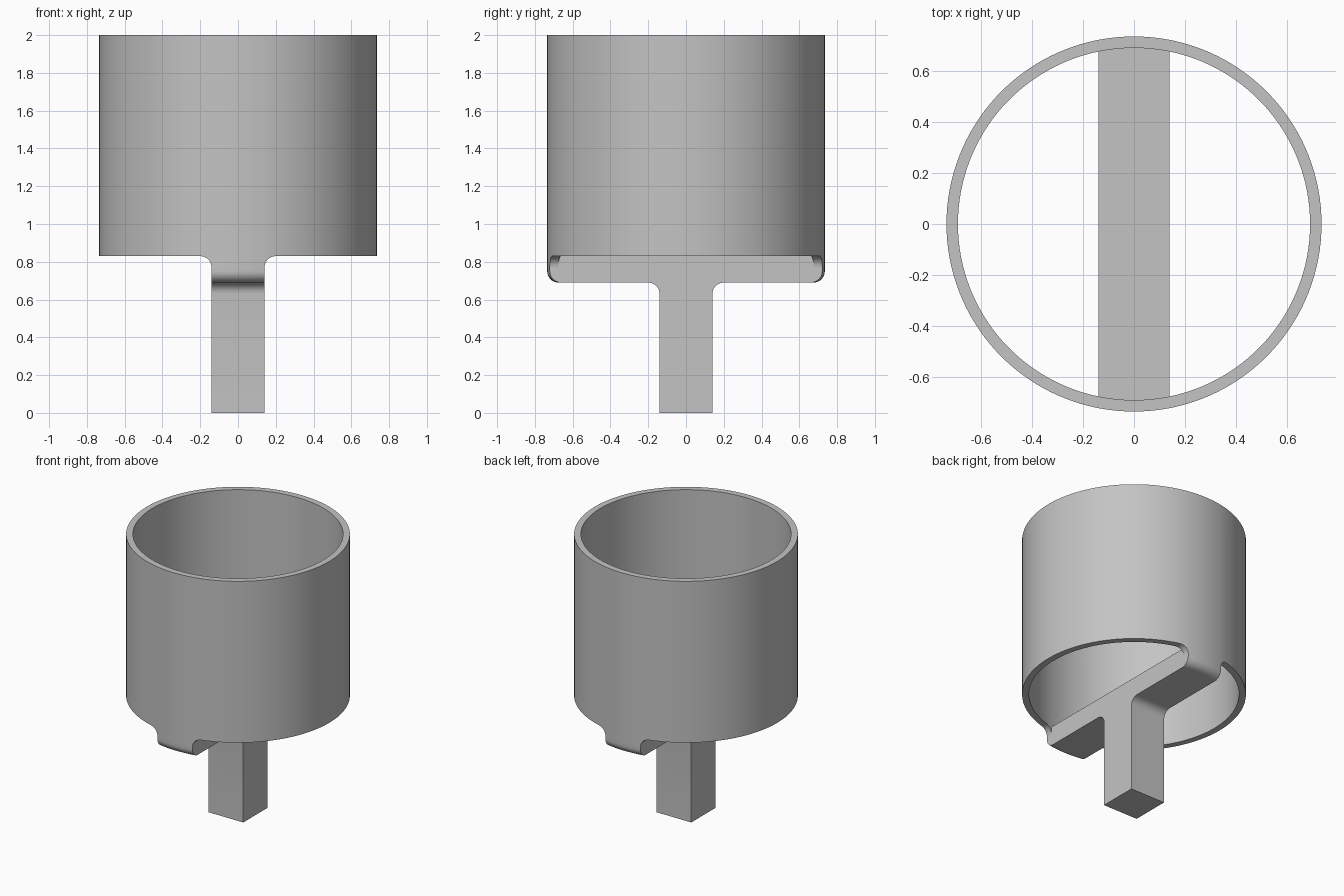
import bpy
import bmesh
from math import asin, sin, cos, pi, sqrt

if "Cube" in bpy.data.objects:
    bpy.data.objects.remove(bpy.data.objects["Cube"], do_unlink=True)

OUTER, INNER = 0.735, 0.69       # tube radii
TOP, RIM, BAR = 2.0, 0.83, 0.69  # tube top, tube bottom, bar underside
HALF, FILLET = 0.14, 0.06        # half width of bar and stem, rounding radius
SEAT = RIM - FILLET              # height where the tube sits into the bar
STEPS = 8

grey = bpy.data.materials.new("light grey")
grey.use_nodes = True
grey.diffuse_color = (0.55, 0.55, 0.55, 1)
grey.node_tree.nodes["Principled BSDF"].inputs["Base Color"].default_value = grey.diffuse_color


def arc(cx, cz, start, end):
    """Points of a rounding arc around a centre."""
    angles = [start + (end - start) * i / STEPS for i in range(STEPS + 1)]
    return [(cx + FILLET * cos(a), cz + FILLET * sin(a)) for a in angles]


def skin(bm, loops, closed):
    """Join neighbouring closed point loops with quads."""
    rows = [[bm.verts.new(p) for p in loop] for loop in loops]
    pairs = list(zip(rows, rows[1:]))
    if closed:
        pairs.append((rows[-1], rows[0]))
    for a, b in pairs:
        for i in range(len(a)):
            j = (i + 1) % len(a)
            bm.faces.new((a[i], a[j], b[j], b[i]))
    if not closed:
        bm.faces.new(rows[0])
        bm.faces.new(rows[-1])


def finish(bm, name):
    bmesh.ops.recalc_face_normals(bm, faces=bm.faces)
    mesh = bpy.data.meshes.new(name)
    bm.to_mesh(mesh)
    bm.free()
    mesh.materials.append(grey)
    obj = bpy.data.objects.new(name, mesh)
    bpy.context.collection.objects.link(obj)
    bpy.ops.object.select_all(action="DESELECT")
    obj.select_set(True)
    bpy.context.view_layer.objects.active = obj
    bpy.ops.object.shade_smooth_by_angle(angle=pi / 6)


# Open tube, its lower edge flaring down into the bar at front and back
bar_x = [HALF * i / 4 for i in range(5)]
flare = arc(HALF + FILLET, SEAT, pi, pi / 2)
edge = [(x, SEAT) for x in bar_x[:-1]] + flare
SIDE = 28


def whole_turn(quarter, mirror, shift):
    half = quarter + [mirror(v) for v in reversed(quarter[1:-1])]
    half.append(mirror(quarter[0]))
    return half[:-1] + [shift(v) for v in half[:-1]]


def wall(radius):
    quarter = [asin(x / radius) for x, z in edge]
    last = quarter[-1]
    quarter += [last + (pi / 2 - last) * i / SIDE for i in range(1, SIDE + 1)]
    turn = whole_turn(quarter, lambda a: pi - a, lambda a: a + pi)
    return [(radius * sin(a), radius * cos(a)) for a in turn]


lows = whole_turn([z for x, z in edge] + [RIM] * SIDE, lambda z: z, lambda z: z)
outer, inner = wall(OUTER), wall(INNER)
sections = [[(*o, low), (*o, TOP), (*i, TOP), (*i, low)]
            for o, i, low in zip(outer, inner, lows)]
bm = bmesh.new()
skin(bm, sections, closed=True)
finish(bm, "tube")


# Cross bar and square stem as one rounded T, its ends following the tube
def t_profile(x):
    end = sqrt(OUTER ** 2 - x ** 2)
    tuck = end - (OUTER - INNER) / 2
    half = [(HALF, 0)]
    half += arc(HALF + FILLET, BAR - FILLET, pi, pi / 2)
    half += arc(end - FILLET, BAR + FILLET, -pi / 2, 0)
    half += [(end, SEAT), (tuck, SEAT), (tuck, RIM)]
    outline = half + [(-y, z) for y, z in reversed(half)]
    return [(x, y, z) for y, z in outline]


stations = [-x for x in reversed(bar_x[1:])] + bar_x
bm = bmesh.new()
skin(bm, [t_profile(x) for x in stations], closed=False)
finish(bm, "bar_and_stem")
